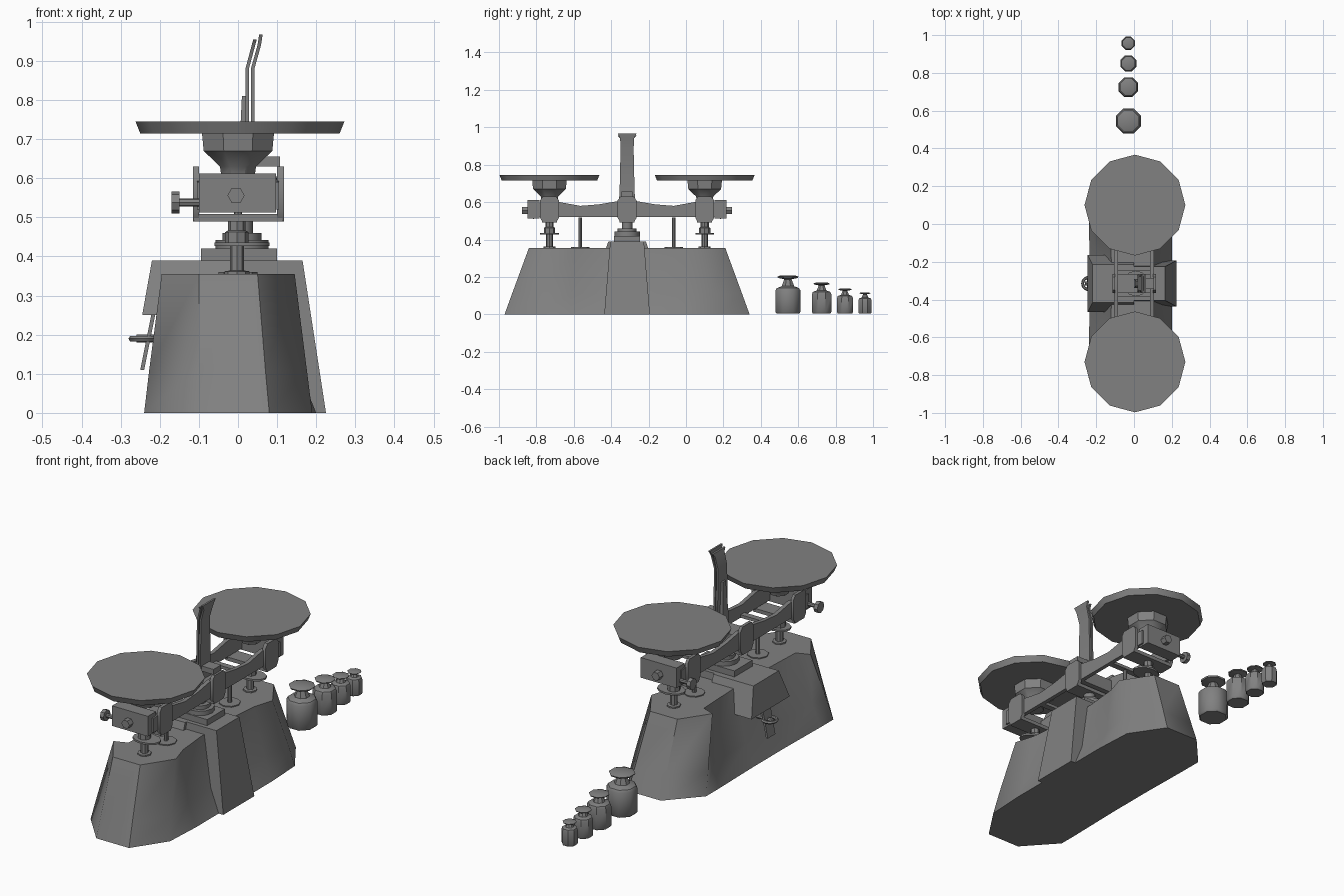
import bpy, bmesh, math
from mathutils import Matrix, Vector

if "Cube" in bpy.data.objects:
    bpy.data.objects.remove(bpy.data.objects["Cube"])

iron = bpy.data.materials.new("grey_iron")
iron.use_nodes = True
GREY = (0.22, 0.22, 0.22, 1)
iron.diffuse_color = GREY
iron.node_tree.nodes["Principled BSDF"].inputs["Base Color"].default_value = GREY

MID = -0.315          # centre of the scale along y
PAN = 0.415           # pan distance from that centre


def finish(name, bm, angle=40):
    bmesh.ops.recalc_face_normals(bm, faces=bm.faces)
    mesh = bpy.data.meshes.new(name)
    bm.to_mesh(mesh)
    bm.free()
    mesh.materials.append(iron)
    ob = bpy.data.objects.new(name, mesh)
    bpy.context.collection.objects.link(ob)
    bpy.ops.object.select_all(action='DESELECT')
    ob.select_set(True)
    bpy.context.view_layer.objects.active = ob
    bpy.ops.object.shade_smooth_by_angle(angle=math.radians(angle))
    return ob


def loft(name, rings, angle=40):
    """Skin closed rings of equal length and cap both ends."""
    bm = bmesh.new()
    vs = [[bm.verts.new(p) for p in ring] for ring in rings]
    n = len(rings[0])
    for a, b in zip(vs, vs[1:]):
        for i in range(n):
            j = (i + 1) % n
            bm.faces.new((a[i], a[j], b[j], b[i]))
    bm.faces.new(vs[0])
    bm.faces.new(vs[-1])
    return finish(name, bm, angle)


def turned(name, origin, profile, sides=8, axis='Z', spin=0.0):
    """Revolve (radius, height) pairs about an axis through origin."""
    rot = {'Z': Matrix(), 'X': Matrix.Rotation(math.pi / 2, 4, 'Y'),
           'Y': Matrix.Rotation(-math.pi / 2, 4, 'X')}[axis]
    rings = []
    for r, h in profile:
        angles = [spin + math.tau * i / sides for i in range(sides)]
        rings.append([Vector(origin) + rot @ Vector((r * math.cos(a), r * math.sin(a), h))
                      for a in angles])
    return loft(name, rings)


def box(name, lo, hi):
    (a, b, c), (d, e, f) = lo, hi
    return loft(name, [[(a, b, z), (d, b, z), (d, e, z), (a, e, z)] for z in (c, f)])


def prism(name, outline, x0, x1):
    """Extrude a (y, z) outline along x."""
    return loft(name, [[(x, y, z) for y, z in outline] for x in (x0, x1)])


# Cast base: half outlines (x, distance from middle), mirrored front to back
def base_ring(half, z):
    back = [(x, MID + d, z) for x, d in half]
    front = [(x, MID - d, z) for x, d in reversed(half)]
    return back + front


foot = [(0.2, 0.12), (0.2, 0.3), (0.19, 0.49), (0.08, 0.655),
        (-0.1, 0.655), (-0.24, 0.5), (-0.24, 0.4), (-0.235, 0.12)]
waist = [(0.15, 0.12), (0.155, 0.3), (0.176, 0.46), (0.07, 0.615),
         (-0.1, 0.615), (-0.227, 0.465), (-0.2, 0.39), (-0.195, 0.12)]
crown = [(0.1, 0.12), (0.115, 0.28), (0.145, 0.38), (0.05, 0.525),
         (-0.1, 0.525), (-0.195, 0.385), (-0.13, 0.36), (-0.12, 0.12)]
loft("base", [base_ring(foot, 0), base_ring(waist, 0.11), base_ring(crown, 0.355)], 50)


# Central pillar of the base, with an overhang on the right side
def pillar_ring(x0, x1, half, z):
    return [(x0, MID - half, z), (x1, MID - half, z), (x1, MID + half, z), (x0, MID + half, z)]


loft("base_pillar", [pillar_ring(-0.18, 0.225, 0.122, 0), pillar_ring(-0.12, 0.165, 0.09, 0.39)])
loft("base_overhang", [pillar_ring(-0.245, 0, 0.15, 0.25), pillar_ring(-0.22, 0, 0.1, 0.39)])

# Latch on the right side: tilted tab, pin and ring
loft("latch_tab", [pillar_ring(x, x + 0.01, 0.03, z) for x, z in ((-0.25, 0.11), (-0.222, 0.25))])
turned("latch_pin", (-0.26, MID, 0.19), [(0.01, 0), (0.01, 0.09)], 8, 'X')
bpy.ops.mesh.primitive_torus_add(location=(-0.24, MID, 0.19), major_radius=0.032,
                                 minor_radius=0.008, major_segments=14, minor_segments=6)
ring = bpy.context.object
ring.name = "latch_ring"
ring.data.materials.append(iron)
bpy.ops.object.shade_smooth_by_angle()

# Stepped pivot stand in the middle
box("pivot_plinth", (-0.095, MID - 0.07, 0.385), (0.1, MID + 0.07, 0.42))
turned("pivot_stand", (0.01, MID, 0.42),
       [(0.068, 0), (0.068, 0.022), (0.05, 0.022), (0.05, 0.04), (0.028, 0.04), (0.028, 0.08)], 12)

# Twin beams with a waisted top edge
half_top = [(0.5, 0.59), (0.36, 0.6), (0.25, 0.58), (0.15, 0.588), (0.05, 0.605)]
outline = ([(MID - d, z) for d, z in half_top] + [(MID + d, z) for d, z in reversed(half_top)]
           + [(MID + 0.5, 0.52), (MID - 0.5, 0.52)])
for name, x in (("right_beam", -0.105), ("left_beam", 0.085)):
    prism(name, outline, x, x + 0.02)


# U shaped yoke: two faceted cheeks and a floor
def yoke(name, y):
    cheek = [(y - 0.035, 0.49), (y + 0.035, 0.49), (y + 0.05, 0.515), (y + 0.05, 0.61),
             (y + 0.035, 0.63), (y - 0.035, 0.63), (y - 0.05, 0.61), (y - 0.05, 0.515)]
    prism(name + "_right_cheek", cheek, -0.115, -0.1)
    prism(name + "_left_cheek", cheek, 0.1, 0.117)
    box(name + "_floor", (-0.112, y - 0.04, 0.49), (0.114, y + 0.04, 0.508))


yoke("center_yoke", MID)
box("center_crossbar", (-0.1, MID - 0.05, 0.52), (0.1, MID + 0.05, 0.585))

for side, s in (("front", -1), ("back", 1)):
    y = MID + s * PAN
    yoke(side + "_yoke", y)
    # Pan, its cup and the support stem
    turned(side + "_pan", (0.005, y, 0.715), [(0.255, 0), (0.267, 0.03)], 12, spin=math.pi / 2)
    turned(side + "_pan_cup", (0, y, 0.6),
           [(0.045, 0), (0.05, 0.03), (0.095, 0.07), (0.1, 0.118)], 8, spin=math.pi / 8)
    turned(side + "_stem", (-0.003, y, 0.352),
           [(0.032, 0), (0.032, 0.01), (0.018, 0.012), (0.018, 0.078), (0.03, 0.08),
            (0.03, 0.11), (0.022, 0.115), (0.022, 0.14)])
    loft(side + "_stem_plate", [[(0.01 + 0.07 * math.cos(a), y + 0.05 * math.sin(a), z)
         for a in [math.tau * i / 12 for i in range(12)]] for z in (0.427, 0.436)])
    # Beam end crossbar, end bolt and adjusting screw
    e = MID + s * 0.5
    box(side + "_crossbar", (-0.1, e - 0.032, 0.512), (0.097, e + 0.032, 0.612))
    turned(side + "_end_bolt", (-0.005, e, 0.556),
           [(0.022, 0), (0.022, s * 0.062)], 6, 'Y')
    turned(side + "_screw", (-0.17, e, 0.538),
           [(0.028, 0), (0.028, 0.02), (0.01, 0.02), (0.01, 0.07)], 8, 'X')
    # Slim guide rod
    turned(side + "_guide_rod", (0, MID + s * 0.25, 0.352),
           [(0.05, 0), (0.05, 0.008), (0.01, 0.008), (0.01, 0.165)])
    box(side + "_rod_bridge", (-0.09, MID + s * 0.25 - 0.015, 0.52),
        (0.09, MID + s * 0.25 + 0.015, 0.535))

# Pointer housing: two bent sheets flaring at the top
for name, x, lean, top in (("pointer_back", 0.033, 0.021, 0.967), ("pointer_front", 0.019, 0.02, 0.955)):
    thick = 0.009
    loft(name, [pillar_ring(x + k, x + k + thick, h, z) for k, h, z in
                ((0, 0.045, 0.58), (0, 0.04, 0.66), (0, 0.035, 0.88),
                 (lean * 0.8, 0.037, 0.94), (lean, 0.05, top))])
loft("pointer_needle", [pillar_ring(0, 0.018, 0.025, 0.6), pillar_ring(0.01, 0.02, 0.012, 0.81)])
box("pointer_bracket", (0.03, MID - 0.03, 0.63), (0.107, MID + 0.03, 0.656))

# Set of four weights in decreasing size
for label, y, r, body, top in (("large", 0.545, 0.072, 0.14, 0.208), ("medium", 0.725, 0.056, 0.12, 0.17),
                               ("small", 0.85, 0.046, 0.098, 0.138), ("tiny", 0.957, 0.038, 0.085, 0.117)):
    neck = top - body
    turned(label + "_weight", (-0.03, y, 0),
           [(r * 0.9, 0.004), (r, 0.012), (r, body - 0.012), (r * 0.9, body),
            (r * 0.5, body + neck * 0.15), (r * 0.3, body + neck * 0.7),
            (r * 0.8, body + neck * 0.8), (r * 0.85, body + neck * 0.9), (r * 0.6, top)],
           8, spin=math.pi / 8)
